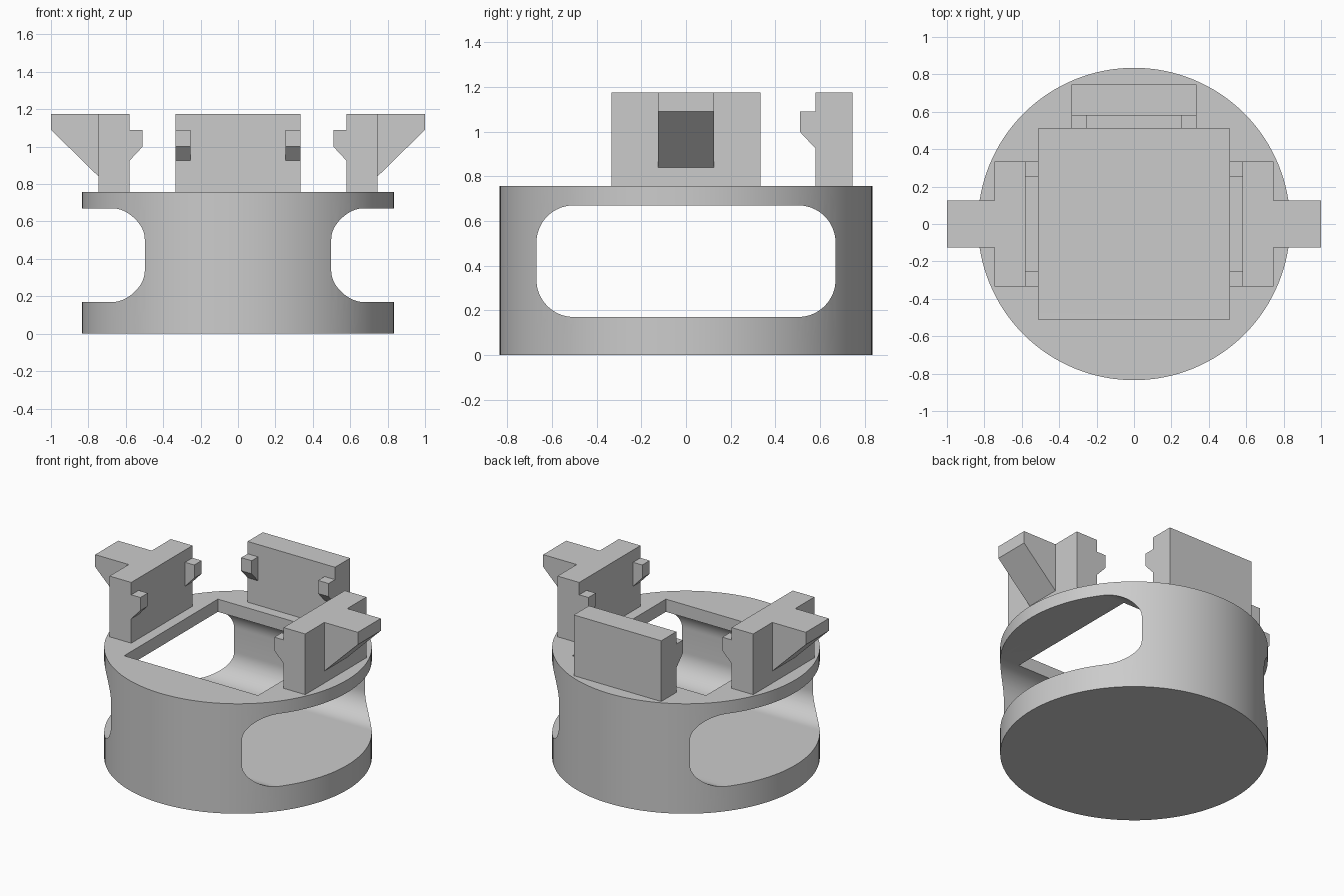
import bpy
import bmesh
from math import radians, pi, sin, cos
from mathutils import Matrix, Vector

if "Cube" in bpy.data.objects:
    bpy.data.objects.remove(bpy.data.objects["Cube"], do_unlink=True)

R, DECK, TOP = 0.835, 0.757, 1.175
INNER, OUTER, HALF = 0.58, 0.745, 0.333   # holder plate extents

grey = bpy.data.materials.new("plain grey")
grey.use_nodes = True
grey.diffuse_color = (0.6, 0.6, 0.6, 1)
grey.node_tree.nodes["Principled BSDF"].inputs["Base Color"].default_value = grey.diffuse_color


def prism(name, outline, start, depth):
    """Extrude a closed 3D outline from a start offset along a depth vector."""
    bm = bmesh.new()
    face = bm.faces.new([bm.verts.new(Vector(p) + Vector(start)) for p in outline])
    moved = bmesh.ops.extrude_face_region(bm, geom=[face], use_keep_orig=True)["geom"]
    bmesh.ops.translate(bm, vec=depth, verts=[v for v in moved if isinstance(v, bmesh.types.BMVert)])
    bmesh.ops.recalc_face_normals(bm, faces=bm.faces)
    mesh = bpy.data.meshes.new(name)
    bm.to_mesh(mesh)
    bm.free()
    mesh.materials.append(grey)
    obj = bpy.data.objects.new(name, mesh)
    bpy.context.collection.objects.link(obj)
    return obj


def combine(obj, others, operation):
    """Apply booleans and discard the helper solids."""
    for other in others:
        mod = obj.modifiers.new(operation.lower(), "BOOLEAN")
        mod.operation, mod.solver, mod.object = operation, "EXACT", other
    bpy.context.view_layer.update()
    graph = bpy.context.evaluated_depsgraph_get()
    mesh = bpy.data.meshes.new_from_object(obj.evaluated_get(graph))
    obj.modifiers.clear()
    obj.data = mesh
    for other in others:
        bpy.data.objects.remove(other, do_unlink=True)


# Round base with a rounded slot through the sides and a square opening on top
circle = [(R * cos(2 * pi * i / 128), R * sin(2 * pi * i / 128), 0) for i in range(128)]
base = prism("round_base", circle, (0, 0, 0), (0, 0, DECK))

slot_outline = []
for corner, (sy, sz) in enumerate([(1, 1), (-1, 1), (-1, -1), (1, -1)]):
    for step in range(17):
        a = corner * pi / 2 + step * pi / 32
        slot_outline.append((0, sy * 0.503 + 0.167 * cos(a), 0.42 + sz * 0.083 + 0.167 * sin(a)))
slot = prism("slot_cutter", slot_outline, (-1.2, 0, 0), (2.4, 0, 0))

s = 0.51
opening = prism("opening_cutter", [(-s, -s, 0), (s, -s, 0), (s, s, 0), (-s, s, 0)],
                (0, 0, 0.4), (0, 0, 0.6))
combine(base, [slot, opening], "DIFFERENCE")
base.data.shade_smooth()
base.data.set_sharp_from_angle(angle=radians(30))


def holder(name, angle, fin):
    """Upright plate facing the centre with two catches and an optional outer fin."""
    plate = prism(name, [(INNER, 0, DECK), (OUTER, 0, DECK), (OUTER, 0, TOP), (INNER, 0, TOP)],
                  (0, -HALF, 0), (0, 2 * HALF, 0))
    catch = [(0.62, 0, 0.925), (INNER, 0, 0.925), (0.51, 0, 1.0), (0.51, 0, 1.09), (0.62, 0, 1.09)]
    parts = [prism("catch", catch, (0, y, 0), (0, 0.08, 0)) for y in (-HALF, HALF - 0.08)]
    if fin:
        wedge = [(0.7, 0, 0.84), (OUTER, 0, 0.84), (1, 0, 1.09), (1, 0, TOP), (0.7, 0, TOP)]
        parts.append(prism("fin", wedge, (0, -0.125, 0), (0, 0.25, 0)))
    combine(plate, parts, "UNION")
    plate.data.transform(Matrix.Rotation(angle, 4, "Z"))


# Three holders around the opening, the front left open
holder("left_holder", 0, True)
holder("back_holder", pi / 2, False)
holder("right_holder", pi, True)
